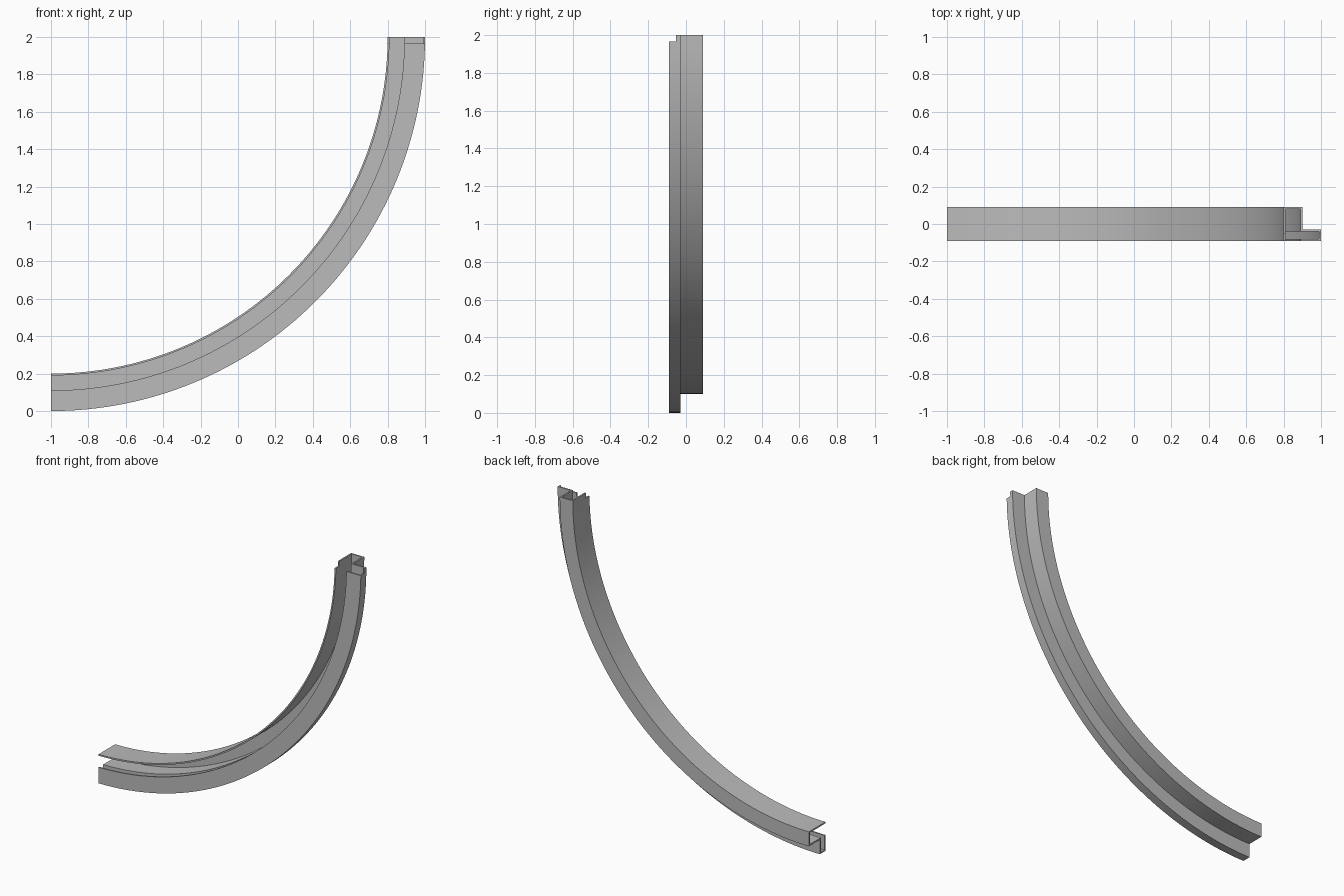
import bpy, bmesh, math
from mathutils import Vector

cube = bpy.data.objects.get("Cube")
if cube:
    bpy.data.objects.remove(cube, do_unlink=True)

# Plain grey metal
grey = bpy.data.materials.new("grey_metal")
grey.use_nodes = True
colour = (0.5, 0.5, 0.5, 1)
grey.diffuse_color = colour
grey.node_tree.nodes["Principled BSDF"].inputs["Base Color"].default_value = colour

# Folded sheet cross-section as (radius, y): flange, web, shelf and hooked lip
T = 0.01
IN, MID, OUT = 1.8, 1.9, 2.0
FRONT, BACK, STEP = -0.09, 0.09, -0.03
profile = [
    (IN, FRONT), (IN, BACK), (MID, BACK), (MID, STEP), (OUT, STEP),
    (OUT, FRONT), (MID - T, FRONT), (MID - T, FRONT + T), (OUT - T, FRONT + T),
    (OUT - T, STEP - T), (MID - T, STEP - T), (MID - T, BACK - T),
    (IN + T, BACK - T), (IN + T, FRONT),
]


def add_object(name, bm):
    bmesh.ops.recalc_face_normals(bm, faces=bm.faces)
    mesh = bpy.data.meshes.new(name)
    bm.to_mesh(mesh)
    bm.free()
    mesh.materials.append(grey)
    obj = bpy.data.objects.new(name, mesh)
    bpy.context.collection.objects.link(obj)
    return obj


# Sweep the section through a quarter turn
bm = bmesh.new()
centre = Vector((-1, 0, 2))
verts = [bm.verts.new((-1, y, 2 - r)) for r, y in profile]
start = bm.faces.new(verts)
cap = bm.faces.new([bm.verts.new(v.co) for v in verts])
edges = list(start.edges)
result = bmesh.ops.spin(bm, geom=list(cap.verts) + list(cap.edges) + [cap],
                        cent=centre, axis=(0, 1, 0),
                        angle=-math.pi / 2, steps=64, use_duplicate=False)
bmesh.ops.remove_doubles(bm, verts=bm.verts, dist=1e-5)
rail = add_object("curved_rail", bm)

# Notch the front of the upper end
bm = bmesh.new()
bmesh.ops.create_cube(bm, size=1)
bmesh.ops.scale(bm, vec=(0.6, 0.2, 0.2), verts=bm.verts)
bmesh.ops.translate(bm, vec=(0.9, -0.154, 2.065), verts=bm.verts)
cutter = add_object("notch_cutter", bm)
cutter.hide_render = True
notch = rail.modifiers.new("end_notch", "BOOLEAN")
notch.operation = "DIFFERENCE"
notch.solver = "EXACT"
notch.object = cutter
bpy.ops.object.select_all(action="DESELECT")
bpy.context.view_layer.objects.active = rail
rail.select_set(True)
bpy.ops.object.modifier_apply(modifier=notch.name)
bpy.data.objects.remove(cutter, do_unlink=True)

bpy.ops.object.shade_smooth_by_angle(angle=math.radians(30))
